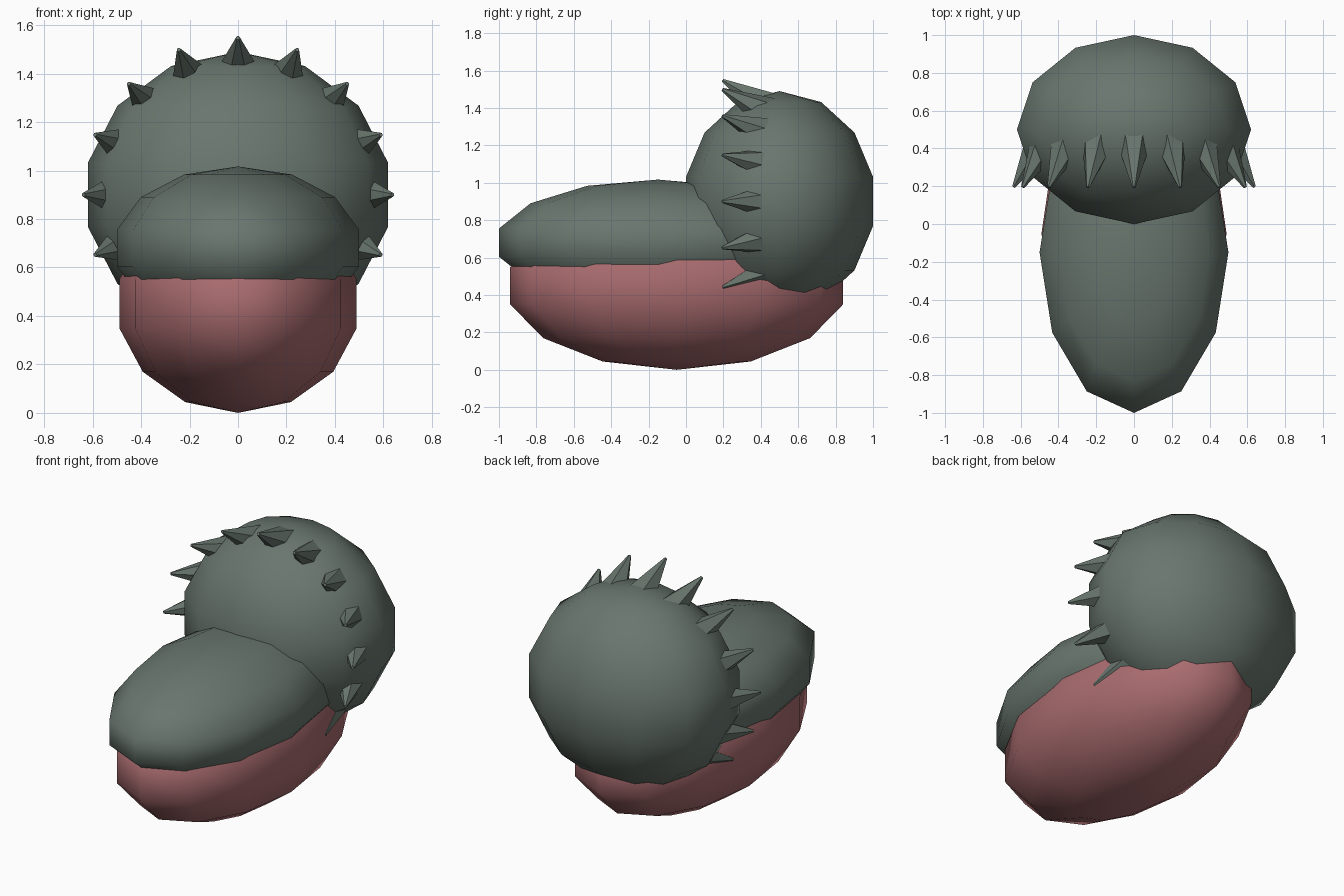
import bpy, bmesh
from math import sin, cos, radians
from mathutils import Vector

if "Cube" in bpy.data.objects:
    bpy.data.objects.remove(bpy.data.objects["Cube"])


def material(name, rgb):
    m = bpy.data.materials.new(name)
    m.diffuse_color = (*rgb, 1)
    m.use_nodes = True
    m.node_tree.nodes["Principled BSDF"].inputs["Base Color"].default_value = m.diffuse_color
    return m


green = material("grey_green", (0.14, 0.18, 0.155))
pink = material("dusky_pink", (0.40, 0.15, 0.16))
WIDEST = cos(radians(90 / 7))   # ring radius next to the equator of a 7-ring sphere


def ellipsoid(name, centre, half_size, mat):
    """Low-poly smooth sphere fitted to the given half extents."""
    bpy.ops.mesh.primitive_uv_sphere_add(segments=12, ring_count=7, radius=1, location=centre)
    ob = bpy.context.object
    ob.name = name
    ob.scale = (half_size[0] / WIDEST, half_size[1] / WIDEST, half_size[2])
    bpy.ops.object.transform_apply(location=False, rotation=False, scale=True)
    bpy.ops.object.shade_smooth()
    ob.data.materials.append(mat)
    return ob


# Main masses
ellipsoid("head", (0, 0.5, 0.9), (0.62, 0.5, 0.59), green)
ellipsoid("snout", (0, -0.15, 0.68), (0.5, 0.85, 0.337), green)
ellipsoid("lower_jaw", (0, -0.05, 0.45), (0.49, 0.89, 0.45), pink)

# Crest: hexagonal blunt spikes fanned around the head, raked forward
LENGTH, TIP_R, BASE_R, RAKE = 0.30, 0.009, 0.098, radians(30)
bm = bmesh.new()
for i in range(-6, 7):
    a = radians(22.5 * i)
    out = Vector((sin(a), 0, cos(a)))
    side = Vector((cos(a), 0, -sin(a)))
    axis = Vector((0, -cos(RAKE), 0)) + out * sin(RAKE)
    up = out * cos(RAKE) + Vector((0, sin(RAKE), 0))
    tip = Vector((0.638 * sin(a), 0.195, 0.9 + 0.648 * cos(a)))
    rings = []
    for centre, r in ((tip - axis * LENGTH, BASE_R), (tip, TIP_R)):
        rings.append([bm.verts.new(centre + r * (side * cos(radians(60 * k)) + up * sin(radians(60 * k))))
                      for k in range(6)])
    base, top = rings
    for k in range(6):
        n = (k + 1) % 6
        bm.faces.new((base[k], base[n], top[n], top[k]))
    bm.faces.new(top)
    bm.faces.new(base[::-1])
bmesh.ops.recalc_face_normals(bm, faces=bm.faces)
mesh = bpy.data.meshes.new("crest_spikes")
bm.to_mesh(mesh)
bm.free()
mesh.materials.append(green)
bpy.context.collection.objects.link(bpy.data.objects.new("crest_spikes", mesh))
